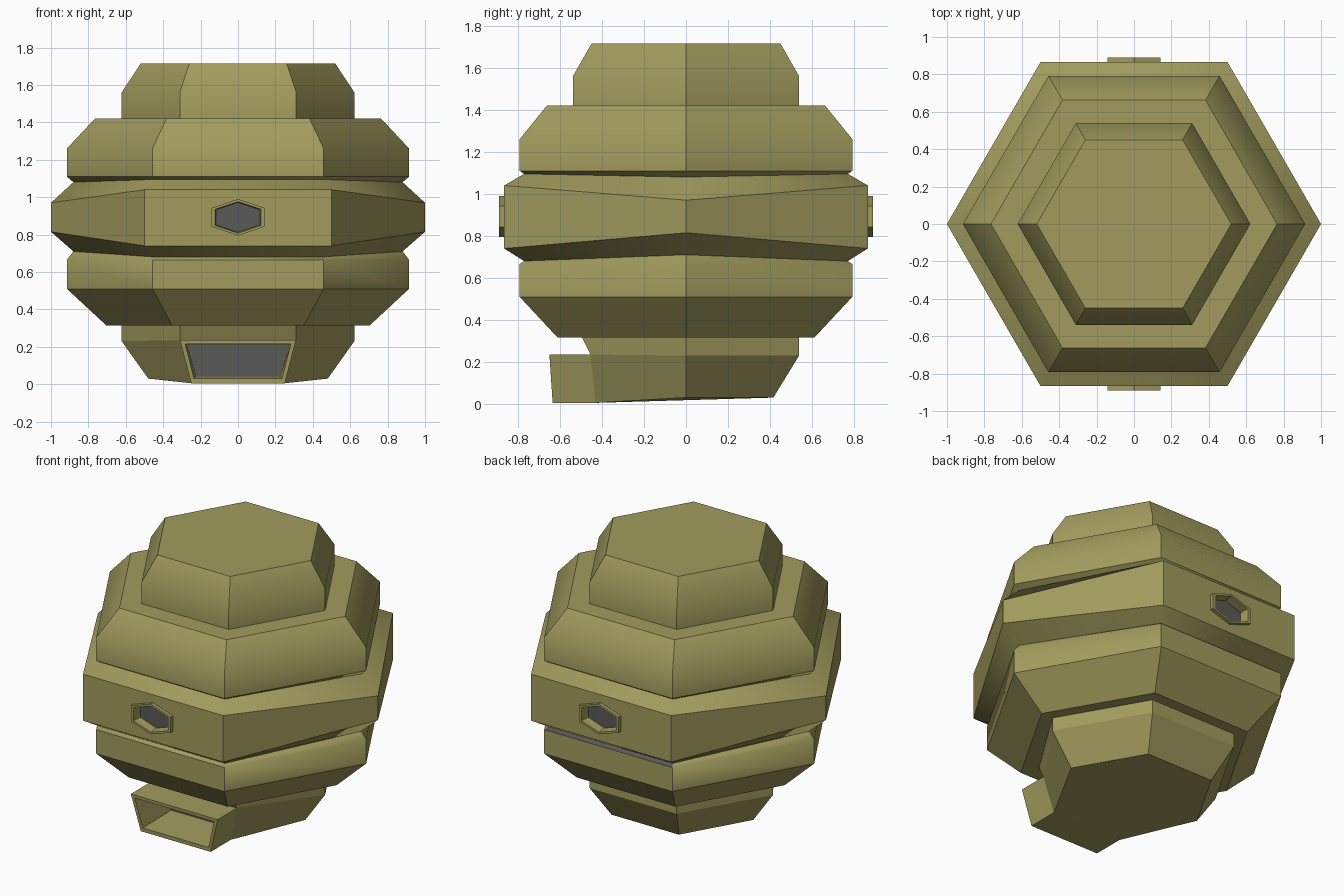
import bpy
import math

if "Cube" in bpy.data.objects:
    bpy.data.objects.remove(bpy.data.objects["Cube"])


def material(name, rgb):
    m = bpy.data.materials.new(name)
    m.diffuse_color = (*rgb, 1)
    m.use_nodes = True
    m.node_tree.nodes["Principled BSDF"].inputs["Base Color"].default_value = m.diffuse_color
    return m


OLIVE = material("olive", (0.36, 0.33, 0.11))
GREY = material("grey", (0.10, 0.10, 0.095))


def skin(name, loops, start=False, end=False, skip=(), grey=(), grey_start=False, smooth=None):
    """Join consecutive loops into bands; skip and grey hold (band, side) pairs."""
    n = len(loops[0])
    faces, mats = [], []
    for b in range(len(loops) - 1):
        for i in range(n):
            if (b, i) in skip:
                continue
            j = (i + 1) % n
            faces.append((b * n + i, (b + 1) * n + i, (b + 1) * n + j, b * n + j))
            mats.append(1 if (b, i) in grey else 0)
    if start:
        faces.append(tuple(range(n)))
        mats.append(1 if grey_start else 0)
    if end:
        faces.append(tuple(reversed(range((len(loops) - 1) * n, len(loops) * n))))
        mats.append(0)
    mesh = bpy.data.meshes.new(name)
    mesh.from_pydata([p for loop in loops for p in loop], [], faces)
    mesh.materials.append(OLIVE)
    mesh.materials.append(GREY)
    for poly, m in zip(mesh.polygons, mats):
        poly.material_index = m
    obj = bpy.data.objects.new(name, mesh)
    bpy.context.collection.objects.link(obj)
    if smooth:
        bpy.ops.object.select_all(action='DESELECT')
        obj.select_set(True)
        bpy.context.view_layer.objects.active = obj
        bpy.ops.object.shade_smooth_by_angle(angle=math.radians(smooth))
    return obj


def hexagon(r, z, r2=None, z2=None):
    """Hexagon with points on x; r2, z2 apply to the front and back corners."""
    r2 = r if r2 is None else r2
    z2 = z if z2 is None else z2
    loop = []
    for k in range(6):
        a = math.radians(60 * k)
        rad, h = (r, z) if k % 3 == 0 else (r2, z2)
        loop.append((rad * math.cos(a), rad * math.sin(a), h))
    return loop


# Stepped body, top to bottom
rings = [(.52, 1.715), (.622, 1.56), (.622, 1.42),             # cap
         (.765, 1.42), (.915, 1.26), (.915, 1.11),             # upper tier
         (.88, 1.08, .89, 1.095),                              # groove
         (1, .97, 1, 1.04), (1, .815, 1, .74),                 # belt
         (.88, .71, .89, .68),                                 # groove
         (.915, .665), (.915, .51), (.705, .315), (.55, .315)] # lower tier
skin("stepped_body", [hexagon(*r) for r in rings], start=True,
     skip={(7, 1), (7, 4)}, grey={(9, 1)}, smooth=41)

# Base, with its front edge pulled into the entrance
top, mid, low = hexagon(.622, .315), hexagon(.622, .23), hexagon(.48, .03)
for k, s in ((4, -1), (5, 1)):
    top[k] = (s * .31, -.495, .315)
    mid[k] = (s * .31, -.455, .235)
    low[k] = (s * .25, -.43, .005)
skin("base", [top, mid, low], end=True, skip={(1, 4)})


# Entrance porch
def trapezoid(wt, zt, yt, wb, zb, yb):
    return [(wt, yt, zt), (-wt, yt, zt), (-wb, yb, zb), (wb, yb, zb)]


skin("entrance_porch", [trapezoid(.275, .212, -.36, .225, .042, -.36),
                        trapezoid(.282, .215, -.649, .235, .03, -.636),
                        trapezoid(.31, .235, -.65, .25, .005, -.635),
                        trapezoid(.31, .235, -.455, .25, .005, -.43)],
     start=True, grey_start=True)


# Belt panels with recessed six-sided windows, front and back
def window_loop(y, s):
    pts = [(0, .0975), (-.142, .05), (-.142, -.05), (0, -.0975), (.142, -.05), (.142, .05)]
    return [(x * s, y, .892 + z * s) for x, z in pts]


Y = math.sin(math.radians(60))
panel = [(x, -Y, z) for x, z in
         ((0, 1.04), (-.5, 1.04), (-.5, .74), (0, .74), (.5, .74), (.5, 1.04))]
for name, turn in (("front_window", 1), ("back_window", -1)):
    loops = [window_loop(-.83, .82), window_loop(-.89, .86),
             window_loop(-.89, 1), window_loop(-Y, 1), panel]
    loops = [[(x * turn, y * turn, z) for x, y, z in loop] for loop in loops]
    skin(name, loops, start=True, grey_start=True)
